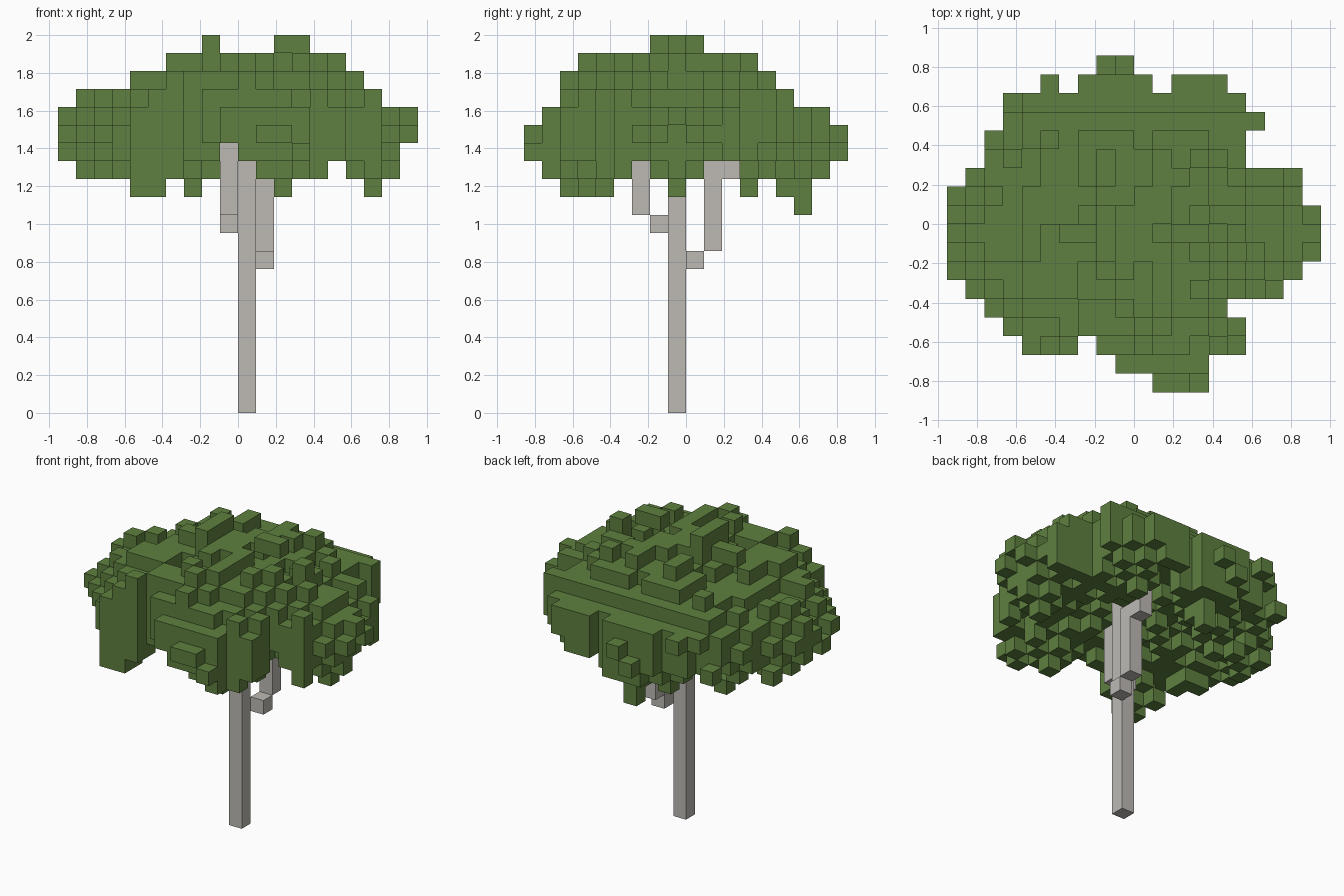
import bpy
import bmesh
import math
import random
from mathutils import Vector

random.seed(7)
V = 2 / 21  # block size

default = bpy.data.objects.get("Cube")
if default:
    bpy.data.objects.remove(default)


def material(name, rgb):
    m = bpy.data.materials.new(name)
    m.use_nodes = True
    m.diffuse_color = (*rgb, 1)
    bsdf = next(n for n in m.node_tree.nodes if n.type == 'BSDF_PRINCIPLED')
    bsdf.inputs["Base Color"].default_value = (*rgb, 1)
    bsdf.inputs["Roughness"].default_value = 0.9
    return m


leaf = material("leaf green", (0.113, 0.216, 0.05))
bark = material("pale bark", (0.51, 0.49, 0.46))


def finish(name, bm, mat):
    mesh = bpy.data.meshes.new(name)
    bm.to_mesh(mesh)
    bm.free()
    mesh.materials.append(mat)
    ob = bpy.data.objects.new(name, mesh)
    bpy.context.collection.objects.link(ob)


# Trunk and branches: upright or short boxes measured in blocks
def post(name, i, j, low, high):
    bm = bmesh.new()
    bmesh.ops.create_cube(bm, size=1)
    for v in bm.verts:
        v.co = ((v.co.x + 0.5 + i) * V, (v.co.y + 0.5 + j) * V,
                (low + (v.co.z + 0.5) * (high - low)) * V)
    finish(name, bm, bark)


post("trunk", 0, -1, 0, 16)
post("front_branch_elbow", -1, -2, 10, 11)
post("front_branch", -1, -3, 11, 16)
post("back_branch_elbow", 1, 0, 8, 9)
post("back_branch", 1, 1, 9, 14)
post("back_branch_tip", 1, 2, 13, 15)


# Crown outline: inclusive block spans for each layer or row
def cells(rows):
    return {(n, row) for row, spans in rows.items()
            for a, b in spans for n in range(a, b + 1)}


width = cells({20: [(-2, -2), (2, 3)], 19: [(-4, 5)], 18: [(-6, 6)],
               17: [(-9, 7)], 16: [(-10, 9)], 15: [(-10, 9)],
               14: [(-10, 8)], 13: [(-9, 4), (6, 8)],
               12: [(-6, -5), (-3, -3), (-1, -1), (2, 2), (7, 7)],
               11: [(-1, -1)]})
depth = cells({20: [(-2, 0)], 19: [(-6, 3)], 18: [(-7, 4)], 17: [(-7, 5)],
               16: [(-8, 7)], 15: [(-9, 8)], 14: [(-9, 8)], 13: [(-8, 7)],
               12: [(-7, -5), (-1, -1), (3, 3), (5, 6)], 11: [(6, 6)]})
plan = cells({8: [(-2, -1)], 7: [(-5, -5), (-3, 0), (2, 4)], 6: [(-7, 5)],
              5: [(-7, 6)], 4: [(-8, 5)], 3: [(-8, 5)], 2: [(-9, 8)],
              1: [(-10, 8)], 0: [(-10, 9)], -1: [(-10, 9)],
              -2: [(-10, 9)], -3: [(-10, 8)], -4: [(-9, 7)],
              -5: [(-8, 4)], -6: [(-7, 5)], -7: [(-6, -4), (-2, 5)],
              -8: [(-1, 3)], -9: [(1, 3)]})


# Open space around the trunk and branches
def is_open(i, j, k):
    return ((i == -1 and j <= -3 and k < 15) or (i == 0 and j < 0 and k < 14)
            or (i == 1 and j < 2 and k < 13)
            or (i >= 0 and j in (-3, 1, 2) and k < 14)
            or (math.hypot(i, j) < 4 and k < 14))


allowed = {(i, j, k) for i, j in plan for k in range(11, 21)
           if (i, k) in width and (j, k) in depth and not is_open(i, j, k)}


def middle(i, j):
    return 17.2 - 2.6 * ((i + 0.5) ** 2 + (j + 0.5) ** 2) / 72


crown = set()


def add_cluster(ci, cj, ck, r=2):
    span = range(-r, r + 1)
    crown.update((ci + a, cj + b, ck + c) for a in span for b in span
                 for c in span if abs(a) + abs(b) + abs(c) <= r)


# Domed core, random leaf clusters and a few drooping ones
for i, j, k in allowed:
    if abs(k - middle(i, j)) < 1.1 and math.hypot(i + 0.5, j + 0.5) < 8.5:
        crown.add((i, j, k))
for n in range(110):
    angle, r = random.uniform(0, math.tau), 8.2 * math.sqrt(random.random())
    ci, cj = round(r * math.cos(angle) - 0.5), round(r * math.sin(angle) - 0.5)
    add_cluster(ci, cj, round(middle(ci, cj) + random.uniform(-0.8, 0.8)))
for spot in [(7, -1, 14), (-1, 6, 13), (2, -6, 14), (-5, -6, 14), (-3, 5, 14)]:
    add_cluster(*spot)
crown &= allowed

# Complete the outline with the best fitting blocks
for outline, a, b in ((width, 0, 2), (depth, 1, 2), (plan, 0, 1)):
    for cell in sorted(outline - {(c[a], c[b]) for c in crown}):
        fits = [c for c in allowed if (c[a], c[b]) == cell]
        if fits:
            crown.add(min(fits, key=lambda c: (abs(c[2] - middle(*c[:2])), c)))

# Crown surface: one square for each exposed block side
bm = bmesh.new()
corners = {}


def corner(p):
    key = tuple(round(x) for x in p)
    if key not in corners:
        corners[key] = bm.verts.new(Vector(key) * V)
    return corners[key]


half = Vector((0.5, 0.5, 0.5))
for c in sorted(crown):
    for axis in range(3):
        for sign in (-1, 1):
            n = Vector((0, 0, 0))
            n[axis] = sign
            if tuple(int(x) for x in Vector(c) + n) in crown:
                continue
            u = Vector((0, 0, 0))
            u[(axis + 1) % 3] = 1
            w = n.cross(u)
            mid = Vector(c) + half + n / 2
            bm.faces.new([corner(mid + (u * s + w * t) / 2) for s, t in
                          ((-1, -1), (1, -1), (1, 1), (-1, 1))])
finish("leaf_crown", bm, leaf)
